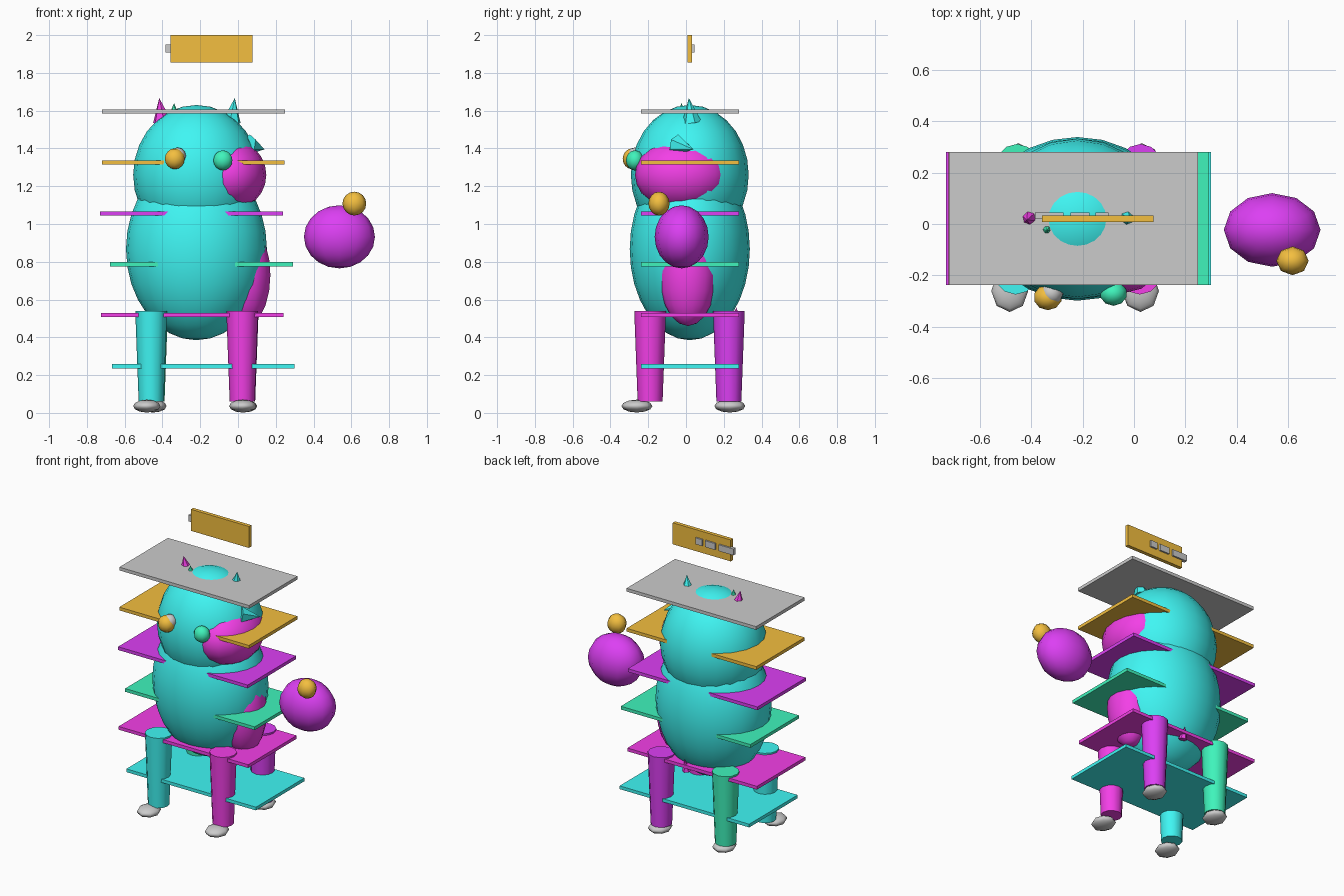
import bpy
import math
from mathutils import Vector

if "Cube" in bpy.data.objects:
    bpy.data.objects.remove(bpy.data.objects["Cube"])

COLORS = {
    "cyan": (0.05, 0.92, 0.90, 1),
    "magenta": (0.90, 0.05, 0.80, 1),
    "purple": (0.72, 0.05, 0.90, 1),
    "orange": (0.90, 0.52, 0.05, 1),
    "green": (0.05, 0.90, 0.50, 1),
}
MATS = {}
for cname, rgba in COLORS.items():
    MATS[cname] = bpy.data.materials.new(cname)
    MATS[cname].diffuse_color = rgba


def finish(name, color, smooth=None):
    ob = bpy.context.object
    ob.name = name
    if color:
        ob.data.materials.append(MATS[color])
    if smooth:
        bpy.ops.object.shade_smooth_by_angle(angle=math.radians(smooth))
    return ob


def ball(name, loc, radii, color=None, seg=8, rings=6):
    bpy.ops.mesh.primitive_uv_sphere_add(segments=seg, ring_count=rings, radius=1, location=loc)
    bpy.context.object.scale = radii
    return finish(name, color, 60)


def box(name, lo, hi, color=None):
    lo, hi = Vector(lo), Vector(hi)
    bpy.ops.mesh.primitive_cube_add(size=1, location=(lo + hi) / 2)
    bpy.context.object.scale = hi - lo
    return finish(name, color)


def cone(name, base, tip, r1, r2, color, sides=6, smooth=None):
    base, tip = Vector(base), Vector(tip)
    axis = tip - base
    bpy.ops.mesh.primitive_cone_add(vertices=sides, radius1=r1, radius2=r2,
                                    depth=axis.length, location=(base + tip) / 2)
    bpy.context.object.rotation_euler = axis.to_track_quat('Z', 'Y').to_euler()
    return finish(name, color, smooth)


# Body and head with the coloured patches on the right side
ball("body", (-0.22, 0.02, 0.867), (0.373, 0.318, 0.482), "cyan", 24, 16)
ball("head", (-0.22, 0.02, 1.26), (0.335, 0.312, 0.37), "cyan", 20, 14)
ball("head_patch", (-0.045, -0.02, 1.26), (0.195, 0.25, 0.19), "magenta", 16, 12)
ball("body_patch", (0.04, 0.01, 0.73), (0.135, 0.15, 0.27), "magenta", 14, 10)

# Eyes
ball("left_eye", (-0.335, -0.285, 1.345), (0.055, 0.05, 0.055), "orange", 10, 8)
ball("left_pupil", (-0.32, -0.27, 1.36), (0.045, 0.045, 0.045), None, 8, 6)
ball("right_eye", (-0.08, -0.27, 1.337), (0.053, 0.048, 0.053), "green", 10, 8)

# Ears and small spikes
cone("left_ear", (-0.40, 0.03, 1.54), (-0.417, 0.015, 1.667), 0.052, 0, "magenta")
cone("right_ear", (-0.035, 0.03, 1.54), (-0.017, 0.015, 1.667), 0.052, 0, "cyan")
cone("small_spike", (-0.34, -0.02, 1.57), (-0.338, -0.025, 1.64), 0.03, 0, "green")
cone("side_spike", (0.055, -0.05, 1.42), (0.14, 0.04, 1.395), 0.055, 0, "cyan")
cone("tail", (-0.18, 0.25, 0.48), (-0.18, 0.27, 0.56), 0.028, 0, "magenta")

# Stacked plates: height, left edge, colour
PLATES = [(0.247, -0.668, "cyan"), (0.518, -0.726, "magenta"), (0.787, -0.677, "green"),
          (1.055, -0.73, "purple"), (1.325, -0.721, "orange"), (1.595, -0.72, None)]
for i, (z, x, color) in enumerate(PLATES):
    box(f"plate_{i + 1}", (x, -0.237, z - 0.011), (x + 0.968, 0.28, z + 0.011), color)

# Tapered legs and flattened feet: leg x, y, foot x, y
LEGS = {
    "front_left": (-0.46, -0.19, -0.483, -0.26, "cyan"),
    "front_right": (0.022, -0.19, 0.025, -0.26, "magenta"),
    "rear_left": (-0.455, 0.227, -0.45, 0.232, "green"),
    "rear_right": (0.025, 0.227, 0.03, 0.232, "purple"),
}
for name, (x, y, fx, fy, color) in LEGS.items():
    cone(f"{name}_leg", (x, y, 0.06), (x, y, 0.54), 0.066, 0.084, color, 12, 40)
    ball(f"{name}_foot", (fx, fy, 0.036), (0.072, 0.082, 0.034), None, 8, 6)

# Floating ball at the side with a smaller ball on it
ball("side_ball", (0.537, -0.023, 0.932), (0.188, 0.143, 0.167), "purple", 12, 10)
ball("side_ball_knob", (0.616, -0.143, 1.108), (0.063, 0.056, 0.063), "orange", 8, 8)

# Board above the head, with blocks along its back
box("board", (-0.357, 0.008, 1.855), (0.076, 0.033, 2.0), "orange")
for i, (x0, x1) in enumerate([(-0.385, -0.275), (-0.246, -0.173), (-0.15, -0.10)]):
    box(f"board_block_{i + 1}", (x0, 0.02, 1.907), (x1, 0.044, 1.95))

for m in bpy.data.materials:
    if m.users and not m.is_grease_pencil:
        m.use_nodes = True
        m.node_tree.nodes["Principled BSDF"].inputs["Base Color"].default_value = m.diffuse_color
